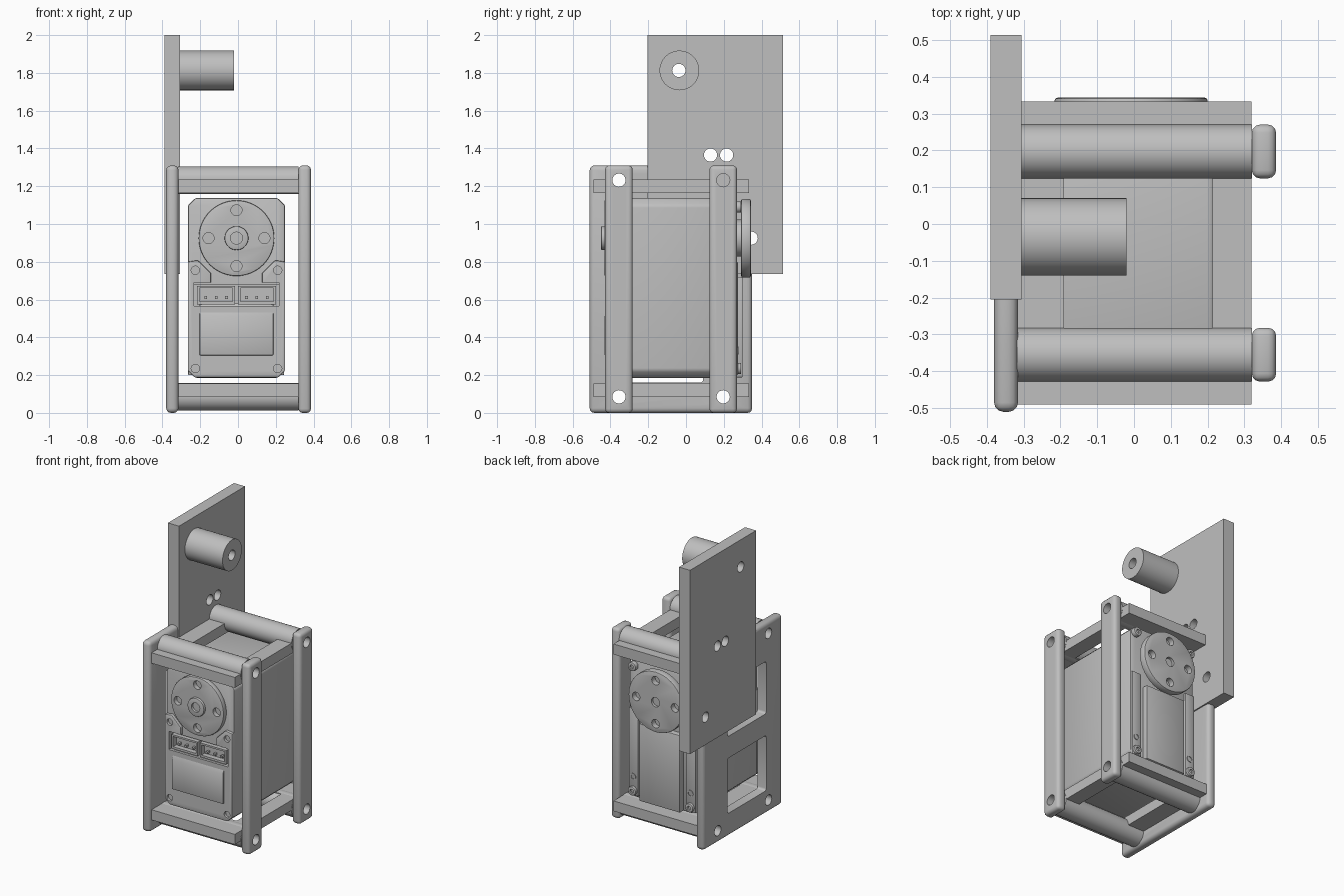
import bpy, bmesh, math
from mathutils import Matrix, Vector

if "Cube" in bpy.data.objects:
    bpy.data.objects.remove(bpy.data.objects["Cube"], do_unlink=True)

grey = bpy.data.materials.new("plain_grey")
grey.use_nodes = True
grey.diffuse_color = (0.52, 0.52, 0.52, 1)
grey.node_tree.nodes["Principled BSDF"].inputs["Base Color"].default_value = (0.52, 0.52, 0.52, 1)


def finish(bm, name, bevel=0, segments=3):
    bmesh.ops.recalc_face_normals(bm, faces=bm.faces)
    if bevel:
        sharp = [e for e in bm.edges if e.calc_face_angle(0) > math.radians(40)]
        bmesh.ops.bevel(bm, geom=sharp, offset=bevel, segments=segments,
                        profile=0.5, affect='EDGES', clamp_overlap=True)
    mesh = bpy.data.meshes.new(name)
    bm.to_mesh(mesh)
    bm.free()
    obj = bpy.data.objects.new(name, mesh)
    bpy.context.collection.objects.link(obj)
    mesh.materials.append(grey)
    return obj


def box(name, x, y, z, bevel=0, segments=3):
    bm = bmesh.new()
    bmesh.ops.create_cube(bm, size=1)
    for v in bm.verts:
        v.co = Vector([(r[0] + r[1]) / 2 + c * (r[1] - r[0]) for r, c in zip((x, y, z), v.co)])
    return finish(bm, name, bevel, segments)


def add_cylinder(bm, axis, span, centre, r, sides):
    # centre holds the two coordinates that are not along the axis
    if axis == 'X':
        turn = Matrix.Rotation(math.pi / 2, 4, 'Y')
        place = (sum(span) / 2, *centre)
    else:
        turn = Matrix.Rotation(math.pi / 2, 4, 'X')
        place = (centre[0], sum(span) / 2, centre[1])
    bmesh.ops.create_cone(bm, cap_ends=True, segments=sides, radius1=r, radius2=r,
                          depth=abs(span[1] - span[0]), matrix=Matrix.Translation(place) @ turn)


def cylinder(name, axis, span, centre, r, bevel=0, sides=48):
    bm = bmesh.new()
    add_cylinder(bm, axis, span, centre, r, sides)
    return finish(bm, name, bevel, 2)


def prism(name, axis, points, span, bevel=0):
    # extrude an outline along x (points are y, z) or along y (points are x, z)
    bm = bmesh.new()
    put = (lambda p: (span[0], *p)) if axis == 'X' else (lambda p: (p[0], span[0], p[1]))
    face = bm.faces.new([bm.verts.new(put(p)) for p in points])
    new = bmesh.ops.extrude_face_region(bm, geom=[face])['geom']
    d = span[1] - span[0]
    bmesh.ops.translate(bm, verts=[g for g in new if isinstance(g, bmesh.types.BMVert)],
                        vec=(d, 0, 0) if axis == 'X' else (0, d, 0))
    return finish(bm, name, bevel, 2)


def cut(obj, cutter):
    mod = obj.modifiers.new("cut", 'BOOLEAN')
    mod.operation, mod.solver, mod.object = 'DIFFERENCE', 'EXACT', cutter
    bpy.context.view_layer.objects.active = obj
    bpy.ops.object.modifier_apply(modifier=mod.name)
    bpy.data.objects.remove(cutter, do_unlink=True)


def drill(obj, axis, span, centres, r):
    bm = bmesh.new()
    for c in centres:
        add_cylinder(bm, axis, span, c, r, 24)
    cut(obj, finish(bm, "drill"))


HOLE = 0.035
THROUGH = (-1, 1)
rod_y, rod_z = (-0.355, 0.197), (0.085, 1.232)
corners = [(y, z) for y in rod_y for z in rod_z]

# Tall mounting plate and its spacer
plate = box("mounting_plate", (-0.39, -0.306), (-0.205, 0.513), (0.735, 2.0))
drill(plate, 'X', THROUGH, [(-0.038, 1.813), (0.13, 1.365), (0.215, 1.365), (0.345, 0.925)], HOLE)
spacer = cylinder("spacer", 'X', (-0.31, -0.02), (-0.035, 1.813), 0.105)
drill(spacer, 'X', THROUGH, [(-0.038, 1.813)], HOLE)

# Side plate with two windows
side = box("side_plate", (-0.38, -0.315), (-0.51, 0.35), (0, 1.31), 0.025)
for z in ((0.16, 0.54), (0.69, 1.05)):
    cut(side, box("window", THROUGH, (-0.33, 0.09), z, 0.015))
drill(side, 'X', THROUGH, corners + [(0.345, 0.925)], HOLE)

# Upright straps and cross rods
for y, where in zip(rod_y, ("front", "back")):
    strap = box(where + "_strap", (0.32, 0.386), (y - 0.073, y + 0.073), (0, 1.31), 0.022)
    drill(strap, 'X', THROUGH, [(y, z) for z in rod_z], HOLE)
    for z, level in zip(rod_z, ("lower", "upper")):
        rod = cylinder(f"{where}_{level}_rod", 'X', (-0.318, 0.321), (y, z), 0.073)
        drill(rod, 'X', THROUGH, [(y, z)], HOLE)

# Open rectangular frames above and below the motor
for level, z in (("lower", (0.085, 0.155)), ("upper", (1.163, 1.235))):
    frame = box(level + "_frame", (-0.316, 0.319), (-0.49, 0.333), z)
    cut(frame, box("opening", (-0.19, 0.213), (-0.32, 0.165), (z[0] - 0.1, z[1] + 0.1)))
    drill(frame, 'X', THROUGH, corners, HOLE)

# Motor body
MX, MZ = -0.008, 0.925
W = 0.258


def chamfered(z0, z1, c):
    return [(MX - W + c, z0), (MX + W - c, z0), (MX + W, z0 + c), (MX + W, z1 - c),
            (MX + W - c, z1), (MX - W + c, z1), (MX - W, z1 - c), (MX - W, z0 + c)]


body = prism("motor_body", 'Y', chamfered(0.185, 1.138, 0.04), (-0.4, 0.262), 0.012)
cut(body, box("socket", (MX - 0.225, MX + 0.225), (-0.6, -0.34), (0.565, 0.68)))

# Raised lower front cover, notched around the disc
half = [(W, 0.225), (W, 0.8), (0.205, 0.808), (0.135, 0.74), (0.135, 0.68)]
outline = [(MX + x, z) for x, z in [(0.22, 0.187)] + half]
outline += [(2 * MX - x, z) for x, z in reversed(outline)]
cover = prism("front_cover", 'Y', outline, (-0.42, -0.39), 0.006)
cut(cover, box("socket", (MX - 0.225, MX + 0.225), (-0.6, -0.3), (0.565, 0.69)))
screw_x = (MX - 0.218, MX + 0.218)
drill(cover, 'Y', (-0.5, -0.402), [(x, z) for x in screw_x for z in (0.235, 0.755)], 0.022)

# Sloped label block on the front cover
prism("front_block", 'X', [(-0.38, 0.58), (-0.395, 0.58), (-0.432, 0.51), (-0.432, 0.305), (-0.38, 0.305)],
      (MX - 0.195, MX + 0.195), 0.004)

# Pair of cable sockets with pins
for s in (-1, 1):
    cx = MX + s * 0.108
    socket = box("cable_socket", (cx - 0.1, cx + 0.1), (-0.415, -0.335), (0.575, 0.672))
    cut(socket, box("hollow", (cx - 0.088, cx + 0.088), (-0.5, -0.38), (0.59, 0.66)))
    for i in (-1, 0, 1):
        px = cx + i * 0.055
        box("socket_pin", (px - 0.007, px + 0.007), (-0.405, -0.37), (0.604, 0.618))

# Front and back drive discs
ring = [(MX, MZ + 0.148), (MX, MZ - 0.148), (MX + 0.148, MZ), (MX - 0.148, MZ)]
disc = cylinder("front_disc", 'Y', (-0.432, -0.395), (MX, MZ), 0.2, 0.006, 64)
drill(disc, 'Y', (-0.6, -0.402), ring, 0.029)
hub = cylinder("front_hub", 'Y', (-0.45, -0.42), (MX, MZ), 0.063, 0.005)
drill(hub, 'Y', (-0.6, -0.43), [(MX, MZ)], 0.032)
cylinder("back_shaft", 'Y', (0.25, 0.3), (MX, MZ), 0.098)
disc = cylinder("back_disc", 'Y', (0.292, 0.343), (MX, MZ), 0.208, 0.008, 64)
drill(disc, 'Y', (0.305, 0.5), ring, 0.029)
drill(disc, 'Y', (0.325, 0.5), [(MX, MZ)], 0.032)

# Raised back spine and corner screws
box("back_spine", (MX - 0.155, MX + 0.155), (0.25, 0.3), (0.188, 0.72), 0.006, 2)
for x in screw_x:
    box("back_lug", (x - 0.038, x + 0.034), (0.25, 0.275), (0.2, 0.8), 0.006, 2)
    for z in (0.235, 1.09):
        screw = cylinder("back_screw", 'Y', (0.25, 0.292), (x, z), 0.03, 0.005, 24)
        drill(screw, 'Y', (0.28, 0.4), [(x, z)], 0.013)
    hole = cylinder("back_boss", 'Y', (0.25, 0.279), (x, 0.33), 0.022, 0, 24)
    drill(hole, 'Y', (0.265, 0.4), [(x, 0.33)], 0.015)

# Smooth round parts, keep hard edges
bpy.ops.object.select_all(action='DESELECT')
for obj in bpy.context.scene.objects:
    if obj.type == 'MESH':
        obj.select_set(True)
        bpy.context.view_layer.objects.active = obj
bpy.ops.object.shade_smooth_by_angle(angle=math.radians(35))
